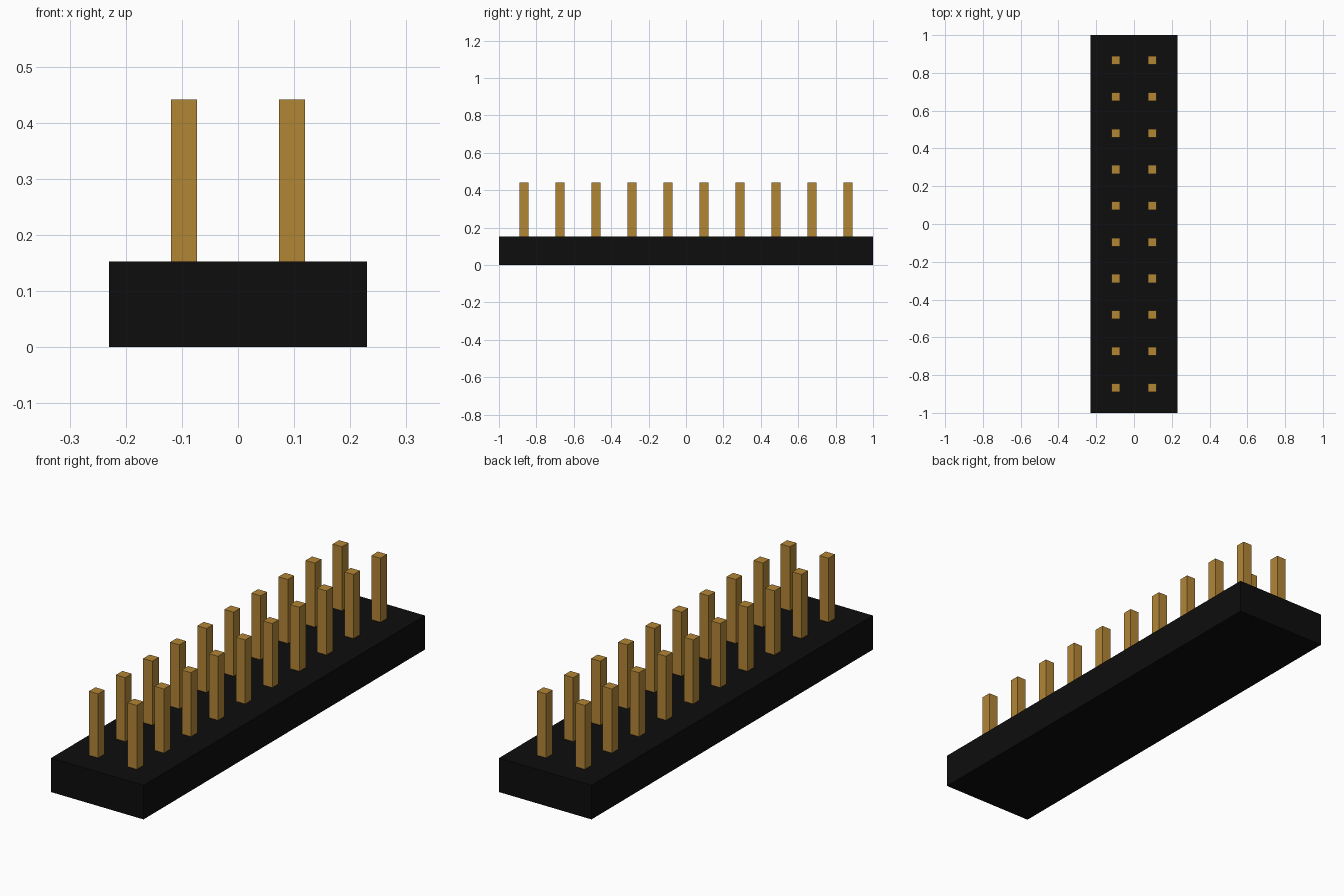
import bpy

if "Cube" in bpy.data.objects:
    bpy.data.objects.remove(bpy.data.objects["Cube"], do_unlink=True)


def make_material(name, rgb):
    mat = bpy.data.materials.new(name)
    mat.use_nodes = True
    colour = (*rgb, 1.0)
    mat.diffuse_color = colour
    mat.node_tree.nodes["Principled BSDF"].inputs["Base Color"].default_value = colour
    return mat


def add_box(name, x, y, bottom, top, width, length, mat):
    bpy.ops.mesh.primitive_cube_add(size=1, location=(x, y, (bottom + top) / 2))
    box = bpy.context.object
    box.name = name
    box.scale = (width, length, top - bottom)
    bpy.ops.object.transform_apply(location=False, rotation=False, scale=True)
    box.data.materials.append(mat)
    return box


black = make_material("black plastic", (0.004, 0.004, 0.004))
gold = make_material("gold metal", (0.45, 0.24, 0.037))

BASE_TOP = 0.153
PIN_TOP = 0.441
PIN_WIDTH = 0.046
PITCH = 0.1925
ROWS = 10

# Housing block
add_box("housing", 0, 0, 0, BASE_TOP, 0.46, 2.0, black)

# Two columns of square pins
for side, x in (("left", PITCH / 2), ("right", -PITCH / 2)):
    for row in range(ROWS):
        y = (row - (ROWS - 1) / 2) * PITCH
        add_box(f"{side}_pin_{row + 1}", x, y, BASE_TOP - 0.002, PIN_TOP,
                PIN_WIDTH, PIN_WIDTH, gold)
